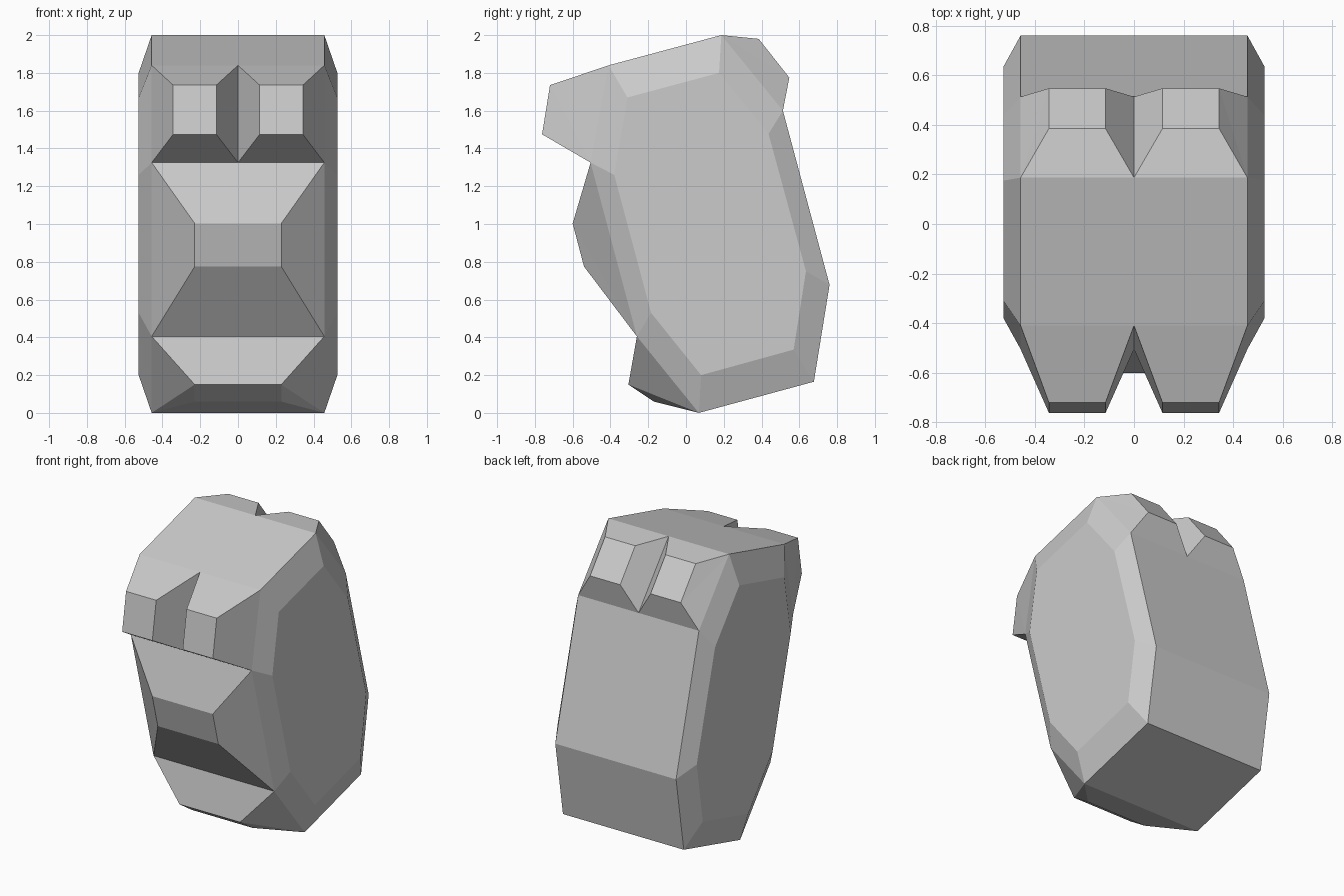
import bpy, bmesh

if "Cube" in bpy.data.objects:
    bpy.data.objects.remove(bpy.data.objects["Cube"])

EDGE_X, SIDE_X = 0.457, 0.526

# Side profile (y, z): outer ring at the body's edge, inner ring on the flat side
outer = [(-0.41, 1.84), (-0.505, 1.325), (-0.26, 0.405), (0.068, 0.0),
         (0.677, 0.165), (0.76, 0.678), (0.513, 1.6), (0.187, 2.0)]
inner = [(-0.31, 1.67), (-0.38, 1.26), (-0.185, 0.53), (0.08, 0.2),
         (0.57, 0.335), (0.635, 0.75), (0.437, 1.477), (0.175, 1.8)]

# Raised panels by profile segment: tip inner x, tip outer x, first and second tip edge (y, z)
bumps = {
    0: (0.115, 0.343, (-0.72, 1.735), (-0.762, 1.475)),   # brow pair
    1: (0.0, 0.229, (-0.6, 1.003), (-0.54, 0.775)),       # belly
    2: (0.0, 0.229, (-0.305, 0.15), (-0.17, 0.06)),       # foot
    6: (0.115, 0.343, (0.547, 1.775), (0.385, 1.98)),     # back pair
}

bm = bmesh.new()


def vert(x, yz):
    return bm.verts.new((x, *yz))


centre = [vert(0, p) for p in outer]
edge = [vert(EDGE_X, p) for p in outer]
side = [vert(SIDE_X, p) for p in inner]


def raised_panel(c0, e0, e1, c1, xi, xo, t0, t1):
    a, b, c, d = vert(xi, t0), vert(xo, t0), vert(xo, t1), vert(xi, t1)
    faces = [(c0, e0, b, a), (e0, e1, b), (e1, c, b), (e1, c1, d, c), (a, b, c, d)]
    if xi > 0:
        faces.append((c1, c0, a, d))
    for f in faces:
        bm.faces.new(f)


# Right half of the body: band, chamfer and flat side
n = len(outer)
for i in range(n):
    j = (i + 1) % n
    if i in bumps:
        raised_panel(centre[i], edge[i], edge[j], centre[j], *bumps[i])
    else:
        bm.faces.new((centre[i], edge[i], edge[j], centre[j]))
    bm.faces.new((edge[i], side[i], side[j], edge[j]))
bm.faces.new(side)

# Mirror to the left half and join at the centre
mirrored = bmesh.ops.duplicate(bm, geom=bm.verts[:] + bm.edges[:] + bm.faces[:])["geom"]
for v in mirrored:
    if isinstance(v, bmesh.types.BMVert):
        v.co.x *= -1
bmesh.ops.remove_doubles(bm, verts=bm.verts[:], dist=0.0005)
# Merge the flat faces that meet along the centre line
seam = [e for e in bm.edges if len(e.link_faces) == 2
        and all(abs(v.co.x) < 1e-5 for v in e.verts) is True
        and e.calc_face_angle(9) < 0.01]
bmesh.ops.recalc_face_normals(bm, faces=bm.faces[:])
seam = [e for e in bm.edges if len(e.link_faces) == 2
        and all(abs(v.co.x) < 1e-5 for v in e.verts)
        and e.calc_face_angle(9) < 0.01]
bmesh.ops.dissolve_edges(bm, edges=seam, use_verts=False)

mesh = bpy.data.meshes.new("faceted_body")
bm.to_mesh(mesh)
bm.free()
bpy.context.collection.objects.link(bpy.data.objects.new("faceted_body", mesh))
